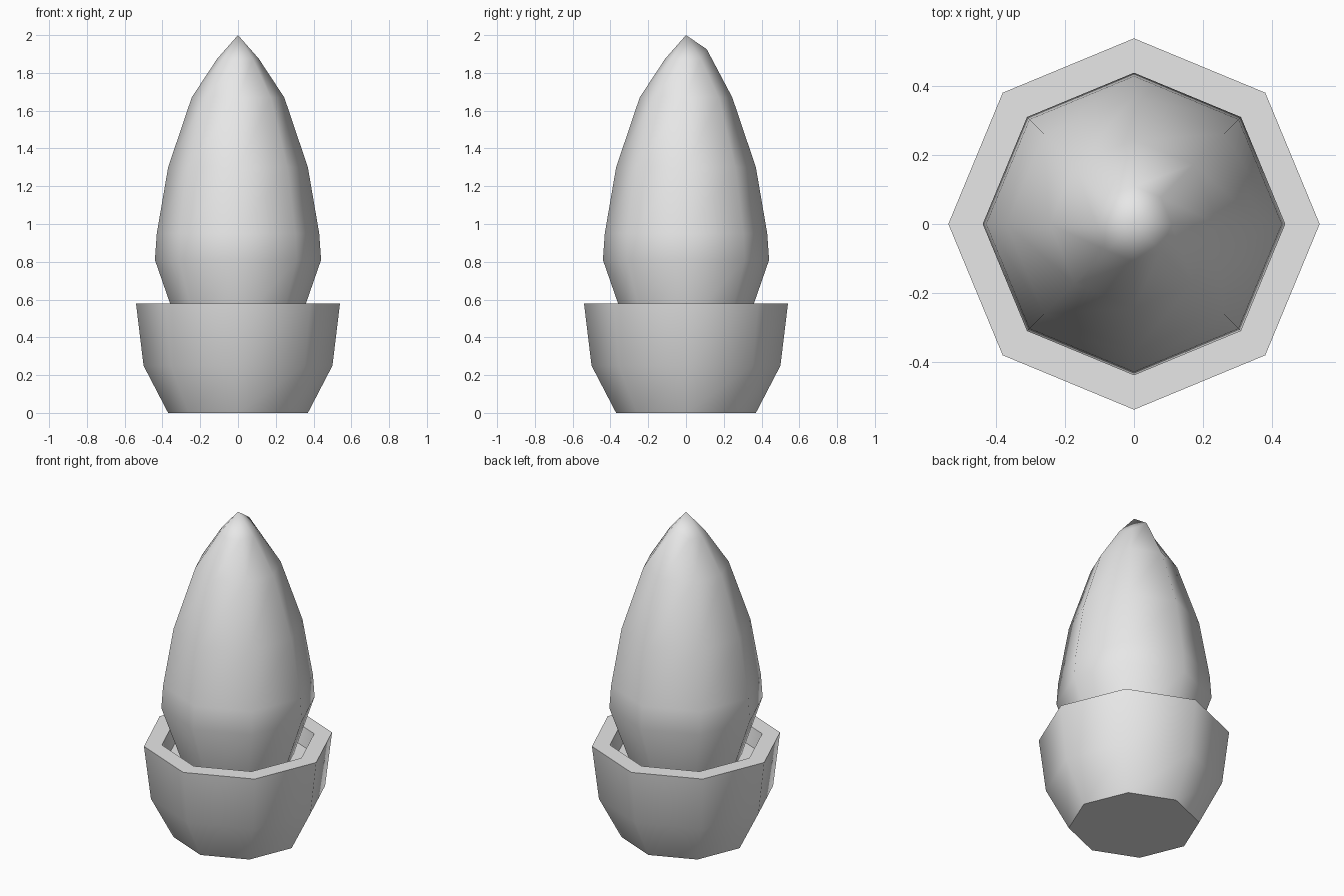
import bpy
import bmesh
from math import cos, sin, pi, radians

SIDES = 8

cube = bpy.data.objects.get("Cube")
if cube:
    bpy.data.objects.remove(cube, do_unlink=True)

# Single grey material
grey = bpy.data.materials.new("plain grey")
grey.use_nodes = True
colour = (0.8, 0.8, 0.8, 1)
grey.diffuse_color = colour
grey.node_tree.nodes["Principled BSDF"].inputs["Base Color"].default_value = colour


def lathe(name, profile, adjust=None):
    """Turn a (radius, height) profile into an eight-sided solid, bottom to top."""
    bm = bmesh.new()
    rings = []
    for r, z in profile:
        if r == 0:
            rings.append([bm.verts.new((0, 0, z))])
        else:
            rings.append([bm.verts.new((r * cos(2 * pi * i / SIDES), r * sin(2 * pi * i / SIDES), z))
                          for i in range(SIDES)])
    for low, high in zip(rings, rings[1:]):
        for i in range(SIDES):
            j = (i + 1) % SIDES
            if len(high) == 1:
                bm.faces.new((low[i], low[j], high[0]))
            else:
                bm.faces.new((low[i], low[j], high[j], high[i]))
    # Flat caps on open ends
    if len(rings[0]) > 1:
        bm.faces.new(rings[0][::-1])
    if len(rings[-1]) > 1:
        bm.faces.new(rings[-1])
    if adjust:
        adjust(rings)
    bmesh.ops.recalc_face_normals(bm, faces=bm.faces)
    mesh = bpy.data.meshes.new(name)
    bm.to_mesh(mesh)
    bm.free()
    mesh.materials.append(grey)
    obj = bpy.data.objects.new(name, mesh)
    bpy.context.collection.objects.link(obj)
    bpy.ops.object.select_all(action="DESELECT")
    obj.select_set(True)
    bpy.context.view_layer.objects.active = obj
    bpy.ops.object.shade_smooth_by_angle(angle=radians(55))
    return obj


def lift_back_point(rings):
    # The back corner of the top ring sits a little higher than the others
    rings[-2][SIDES // 4].co.z += 0.05


# Pot: outer wall, rim, inner wall and soil floor
lathe("pot", [(0.37, 0), (0.5, 0.25), (0.54, 0.58), (0.437, 0.58), (0.42, 0.47)])

# Plant body rising from the soil to a point
lathe("plant", [(0.32, 0.465), (0.44, 0.81), (0.43, 0.95), (0.37, 1.3),
                (0.245, 1.67), (0.11, 1.875), (0, 2)], lift_back_point)
